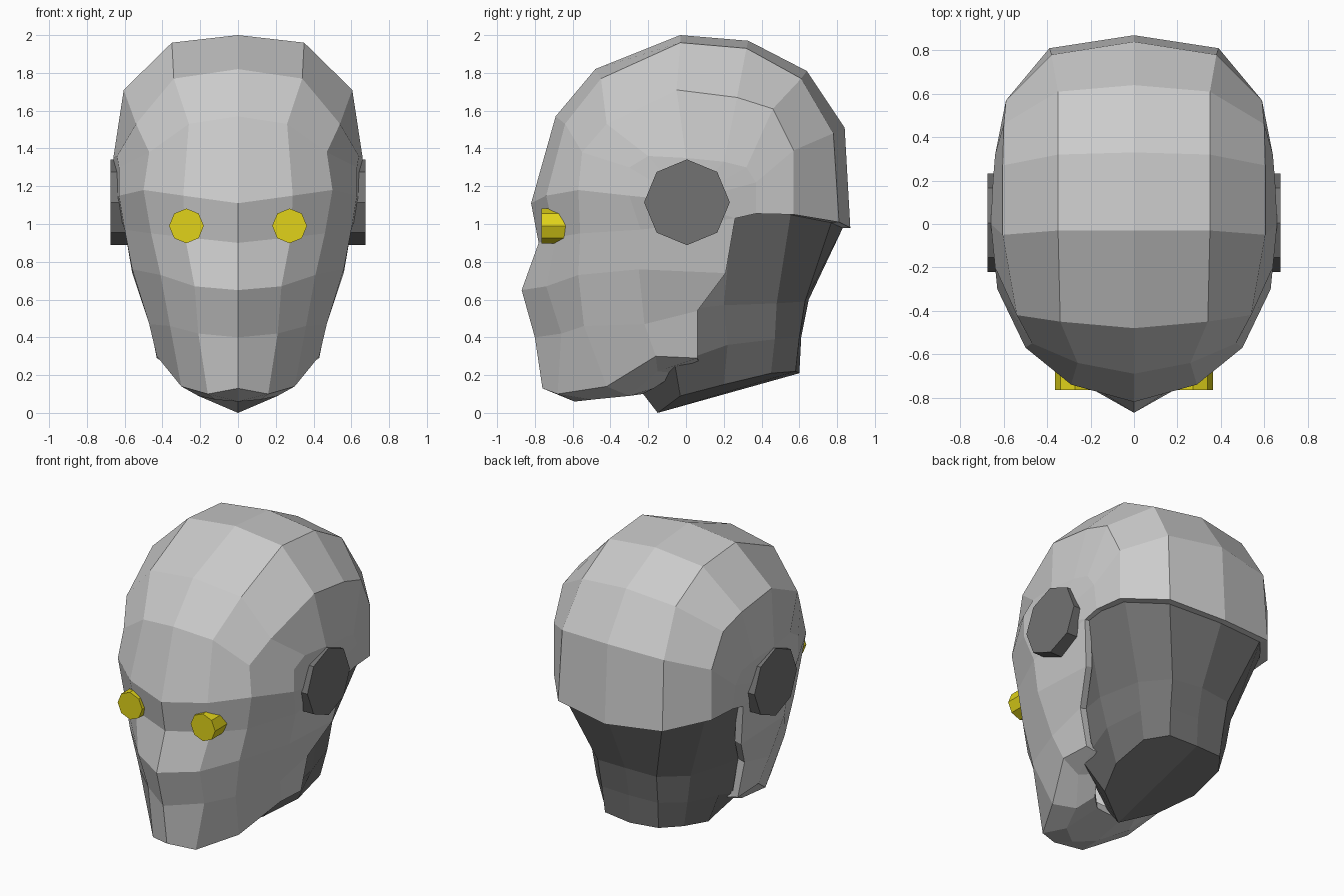
import bpy, bmesh
from math import pi
from mathutils import Matrix

if "Cube" in bpy.data.objects:
    bpy.data.objects.remove(bpy.data.objects["Cube"])


def material(name, rgb):
    m = bpy.data.materials.new(name)
    m.diffuse_color = (*rgb, 1)
    m.use_nodes = True
    m.node_tree.nodes["Principled BSDF"].inputs["Base Color"].default_value = m.diffuse_color
    return m


def finish(bm, name, mat=None):
    me = bpy.data.meshes.new(name)
    bm.to_mesh(me)
    bm.free()
    ob = bpy.data.objects.new(name, me)
    bpy.context.collection.objects.link(ob)
    if mat:
        me.materials.append(mat)
    return ob


def loft(name, rows, mat=None, flip=False, caps=False):
    """Skin a half surface through rows of points and mirror it over x = 0."""
    bm = bmesh.new()
    g = [[bm.verts.new(p) for p in row] for row in rows]
    for a, b in zip(g, g[1:]):
        for i in range(len(a) - 1):
            f = [a[i], a[i + 1], b[i + 1], b[i]]
            bm.faces.new(f[::-1] if flip else f)
    if caps:
        bm.faces.new(g[0])
        bm.faces.new(g[-1][::-1])
    bmesh.ops.remove_doubles(bm, verts=bm.verts, dist=0.001)
    ob = finish(bm, name, mat)
    mod = ob.modifiers.new("mirror", 'MIRROR')
    mod.use_clip = True
    return ob


def octagon(name, radius, depth, centre, axis, mat):
    bm = bmesh.new()
    rot = Matrix.Rotation(pi / 2, 4, 'Y' if axis == 'X' else 'X')
    bmesh.ops.create_cone(bm, cap_ends=True, segments=8, radius1=radius, radius2=radius,
                          depth=depth, matrix=Matrix.Translation(centre) @ rot)
    return finish(bm, name, mat)


dark = material("dark_grey", (0.17, 0.17, 0.17))
yellow = material("yellow", (0.75, 0.65, 0.01))

# Head shell: profiles running from under the chin, up the face, over to the nape
centre = [(0, y, z) for y, z in [
    (-.59, .06), (-.76, .13), (-.80, .40), (-.87, .65), (-.78, .90), (-.82, 1.11), (-.69, 1.57),
    (-.48, 1.82), (-.03, 2.0), (.33, 1.97), (.64, 1.81), (.84, 1.51), (.87, .98)]]
inner = [(.12, -.50, .07), (.16, -.68, .10), (.21, -.66, .42), (.23, -.74, .67), (.28, -.69, .93),
         (.29, -.74, 1.15), (.26, -.64, 1.53), (.34, -.45, 1.77), (.35, -.03, 1.96),
         (.35, .32, 1.93), (.35, .61, 1.77), (.38, .78, 1.48), (.39, .81, 1.01)]
outer = [(.21, -.30, .09), (.30, -.42, .14), (.36, -.54, .46), (.41, -.57, .73), (.46, -.56, .95),
         (.50, -.57, 1.18), (.47, -.55, 1.38), (.54, -.42, 1.53), (.605, -.05, 1.71),
         (.605, .27, 1.67), (.60, .46, 1.61), (.59, .57, 1.39), (.59, .57, 1.05)]
side = [(.32, -.15, .22), (.43, -.16, .30), (.47, -.22, .47), (.56, -.25, .76), (.60, -.24, .97),
        (.63, -.30, 1.15), (.63, -.30, 1.30), (.64, -.20, 1.36), (.66, 0, 1.35),
        (.65, .20, 1.33), (.64, .32, 1.30), (.63, .37, 1.22), (.61, .37, 1.055)]
# Rear jaw rim, then the point under the ear disc where the side converges
rim_top = (.61, .26, 1.03)
rim = [(.38, .06, .28), (.43, .06, .29), (.48, .06, .54), (.56, .21, .74), rim_top]
rim += [(.65, 0, 1.12)] * 7 + [rim_top]
# Underside of the jaw, closing in towards the neck
under = [(0, -.24, .10), (.10, -.23, .10), (.17, -.17, .13), (.25, -.05, .21), (.31, .08, .27)]
shell = loft("head_shell", [under] + list(zip(centre, inner, outer, side, rim)))
thick = shell.modifiers.new("thickness", 'SOLIDIFY')
thick.thickness, thick.offset = 0.05, -1

# Neck: half rings from the back round to the front, bottom to top
neck = [
    [(0, .60, .21), (.20, .58, .22), (.30, .45, .21), (.31, .20, .15), (.21, -.03, .09), (0, -.15, 0)],
    [(0, .61, .40), (.21, .60, .40), (.34, .47, .39), (.40, .22, .36), (.36, -.06, .26), (0, -.25, .13)],
    [(0, .65, .60), (.22, .63, .59), (.37, .48, .58), (.44, .20, .57), (.43, .02, .55), (0, -.10, .50)],
    [(0, .84, 1.0), (.37, .78, 1.04), (.55, .56, 1.09), (.59, .25, 1.08), (.50, .1, 1.05), (0, -.1, 1.05)]]
loft("neck", neck, dark, flip=True, caps=True)

# Ear discs and eyes
for s, label in ((1, "left"), (-1, "right")):
    octagon(label + "_ear_disc", .227, .10, (s * .625, .005, 1.115), 'X', dark)
    octagon(label + "_eye", .092, .13, (s * .273, -.70, .99), 'Y', yellow)
